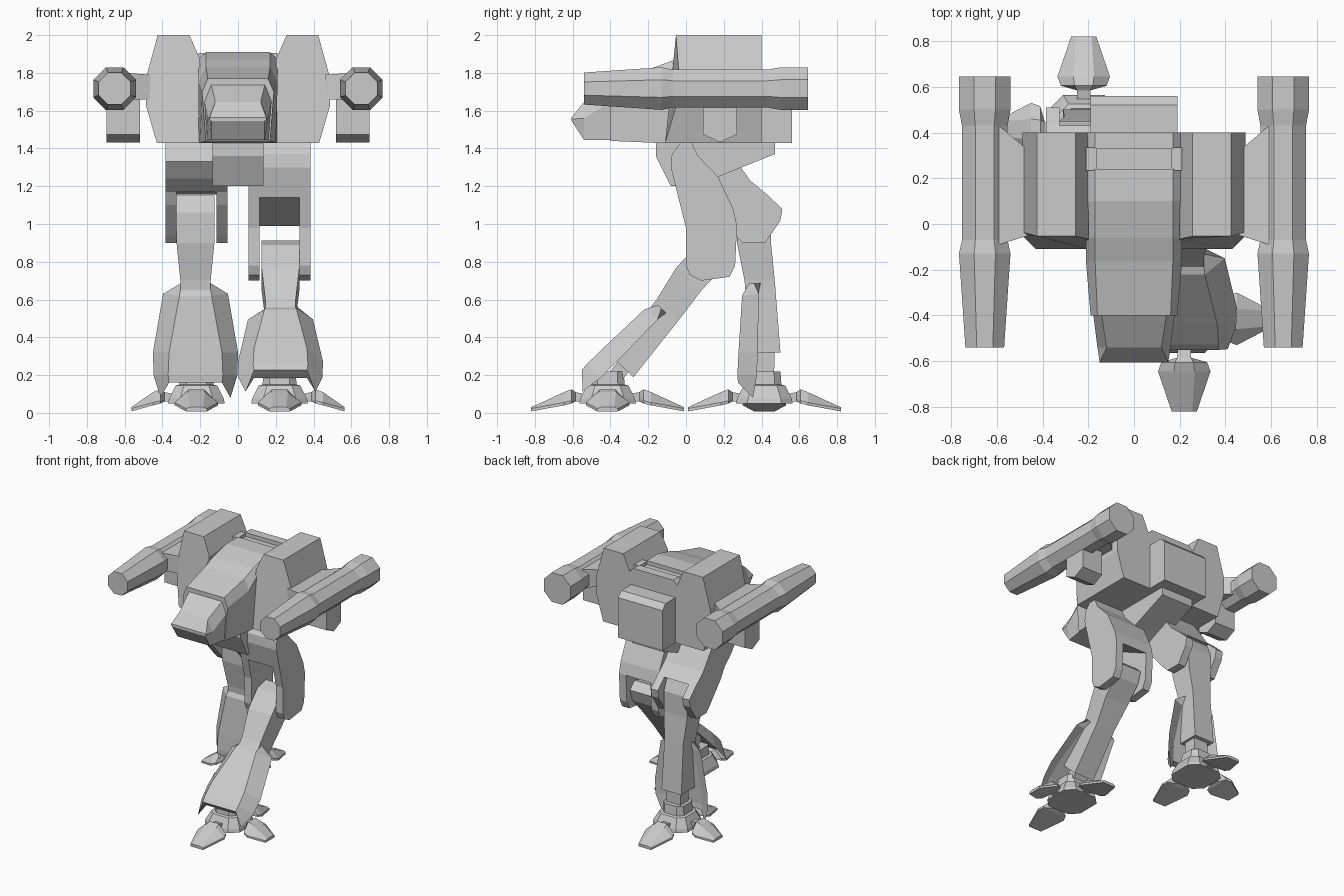
import bpy, bmesh, math
from mathutils import Vector

cube = bpy.data.objects.get("Cube")
if cube:
    bpy.data.objects.remove(cube)

GREY = (0.6, 0.6, 0.6, 1)
mat = bpy.data.materials.new("light grey")
mat.use_nodes = True
mat.diffuse_color = GREY
mat.node_tree.nodes["Principled BSDF"].inputs["Base Color"].default_value = GREY


def loft(name, rings):
    """Skin a list of equal-length point rings and cap both ends."""
    bm = bmesh.new()
    vs = [[bm.verts.new(p) for p in ring] for ring in rings]
    n = len(vs[0])
    for a, b in zip(vs, vs[1:]):
        for i in range(n):
            j = (i + 1) % n
            bm.faces.new((a[i], a[j], b[j], b[i]))
    bm.faces.new(vs[0])
    bm.faces.new(vs[-1])
    bmesh.ops.recalc_face_normals(bm, faces=bm.faces)
    mesh = bpy.data.meshes.new(name)
    bm.to_mesh(mesh)
    bm.free()
    mesh.materials.append(mat)
    ob = bpy.data.objects.new(name, mesh)
    bpy.context.scene.collection.objects.link(ob)
    return ob


def slab(name, pts, x0, x1):
    """Extrude a side profile (y, z) across x."""
    return loft(name, [[(x, y, z) for y, z in pts] for x in (x0, x1)])


def box(name, x0, x1, y0, y1, z0, z1):
    return slab(name, [(y0, z0), (y1, z0), (y1, z1), (y0, z1)], x0, x1)


def hull_ring(y, wt, zt, wm, zm, wb, zb):
    half = [(wt, zt), (wm, zm), (wb, zb)]
    return [(w, y, z) for w, z in half] + [(-w, y, z) for w, z in reversed(half)]


# Torso hull with a slot across the roof
back = [(0.40, 1.91), (0.33, 1.91), (0.33, 1.88), (0.24, 1.88), (0.24, 1.91), (0.1, 1.91)]
loft("torso_hull", [hull_ring(y, 0.17, z, 0.21, 1.87, 0.21, 1.43) for y, z in back] + [
    hull_ring(-0.06, 0.17, 1.87, 0.21, 1.83, 0.21, 1.43),
    hull_ring(-0.165, 0.17, 1.83, 0.21, 1.75, 0.20, 1.43),
    hull_ring(-0.40, 0.16, 1.77, 0.19, 1.70, 0.17, 1.44)])
loft("cockpit_nose", [
    hull_ring(-0.38, 0.145, 1.75, 0.18, 1.66, 0.165, 1.445),
    hull_ring(-0.54, 0.12, 1.645, 0.16, 1.56, 0.14, 1.445),
    hull_ring(-0.605, 0.15, 1.565, 0.15, 1.555, 0.14, 1.545)])
slab("backpack", [(0.38, 1.43), (0.56, 1.43), (0.56, 1.74), (0.52, 1.78), (0.38, 1.78)], -0.19, 0.19)
slab("pelvis", [(-0.16, 1.44), (-0.16, 1.36), (-0.08, 1.2), (0.06, 1.2), (0.17, 1.25),
                (0.47, 1.37), (0.47, 1.44)], -0.135, 0.135)

POD = [(0.257, 2.0), (0.425, 2.0), (0.488, 1.77), (0.488, 1.63), (0.43, 1.43), (0.2, 1.43), (0.2, 1.87)]
BARREL = [(-0.54, 0.085), (-0.2, 0.108), (-0.13, 0.113), (-0.07, 0.1), (0.43, 0.1), (0.5, 0.113), (0.645, 0.113)]

for s, side in ((1, "left"), (-1, "right")):
    # Shoulder pod, its front leaning back and its outer corner cut
    front = [(s * x, -0.11 + 0.1 * (z - 1.43) + (0.04 if x > 0.45 else 0), z) for x, z in POD]
    loft(side + "_shoulder_pod", [front, [(s * x, 0.40, z) for x, z in POD]])
    box(side + "_roof_slot_block", s * 0.165, s * 0.21, 0.235, 0.335, 1.86, 1.905)

    # Octagonal gun with mount and hanging sight box
    step = math.pi / 4
    loft(side + "_gun", [[(s * 0.653 + r * 1.08 * math.cos((k + 0.5) * step), y,
                           1.717 + r * 1.08 * math.sin((k + 0.5) * step))
                          for k in range(8)] for y, r in BARREL])
    loft(side + "_gun_mount", [[(s * x, y0, z0), (s * x, y1, z0), (s * x, y1, z1), (s * x, y0, z1)]
                               for x, y0, y1, z0, z1 in ((0.46, -0.05, 0.32, 1.66, 1.79),
                                                         (0.59, -0.09, 0.43, 1.66, 1.80))])
    slab(side + "_sight_box", [(0.09, 1.66), (0.09, 1.475), (0.18, 1.432), (0.27, 1.475), (0.27, 1.66)],
         s * 0.52, s * 0.695)

# Thighs: solid upper part, two cheek plates around the knee
THIGHS = {
    1: ([(-0.08, 1.3), (-0.075, 1.37), (-0.03, 1.43), (0.03, 1.43), (0.06, 1.365), (0.17, 1.25),
         (0.25, 1.08), (0.27, 0.99), (-0.04, 1.14)],
        [(-0.04, 1.14), (0, 0.98), (0, 0.78), (0.02, 0.73), (0.08, 0.7), (0.23, 0.72),
         (0.26, 0.78), (0.27, 0.99)]),
    -1: ([(-0.07, 1.33), (-0.03, 1.43), (0.2, 1.43), (0.24, 1.37), (0.34, 1.23), (0.43, 1.155),
          (0.08, 1.17), (0, 1.24)],
         [(0.08, 1.17), (0.43, 1.155), (0.51, 1.08), (0.5, 1.02), (0.42, 0.9), (0.3, 0.9),
          (0.26, 0.94), (0.12, 1.1)]),
}
SWING = math.radians(43)


def pose(s, x, y, z):
    """Place a lower-leg point; the left leg swings forward at the knee."""
    if s > 0:
        f, u = 0.47 - y, z - 0.73
        c, n = math.cos(SWING), math.sin(SWING)
        y, z = -0.02 - f * c + u * n, 0.51 + f * n + u * c
    return (s * 0.225 + x, y, z)


# Shin rows: height, front, back, half width
SHIN = [(1.15, 0.33, 0.41, 0.1), (1.06, 0.27, 0.45, 0.1), (0.9, 0.27, 0.45, 0.1),
        (0.7, 0.31, 0.47, 0.08), (0.32, 0.34, 0.5, 0.085)]
# Guard rows: centre height, half width, front; wing height, half width, depth
GUARD = [(0.69, 0.075, 0.335, 0.685, 0.08, 0.36), (0.62, 0.085, 0.297, 0.63, 0.172, 0.385),
         (0.32, 0.14, 0.278, 0.32, 0.225, 0.38), (0.2, 0.145, 0.272, 0.2, 0.222, 0.375),
         (0.16, 0.14, 0.275, 0.08, 0.185, 0.355)]


def toe(name, cx, cy, dx, dy, reach):
    """Pointed toe reaching from the foot centre along (dx, dy)."""
    out, across = Vector((dx, dy, 0)), Vector((-dy, dx, 0))
    rows = [(0.12, 0.03, 0.06, 0.1, 0.03), (0.17, 0.03, 0.06, 0.11, 0.03),
            (0.19, 0.1, 0.05, 0.125, 0.04), (0.23, 0.115, 0.04, 0.11, 0.045),
            (reach, 0.055, 0.008, 0.03, 0.035)]
    rings = []
    for r, w, z0, z1, wt in rows:
        section = [(-w, z0), (w, z0), (w, z0 + 0.015), (wt, z1), (-wt, z1), (-w, z0 + 0.015)]
        rings.append([Vector((cx, cy, z)) + out * r + across * a for a, z in section])
    loft(name, rings)


def square(cx, cy, h, z):
    c = h * 0.6
    return [(cx + a, cy + b, z) for a, b in ((h, c), (c, h), (-c, h), (-h, c),
                                            (-h, -c), (-c, -h), (c, -h), (h, -c))]


for s, side in ((1, "left"), (-1, "right")):
    upper, cheek = THIGHS[s]
    cx = s * 0.22
    slab(side + "_thigh", upper, cx - 0.165, cx + 0.165)
    for e, part in ((-1, "_inner_knee_plate"), (1, "_outer_knee_plate")):
        slab(side + part, cheek, cx + s * e * 0.105, cx + s * e * 0.165)

    # Shin and flared guard
    loft(side + "_shin", [[pose(s, x, y, z) for x, y in ((-w, f), (w, f), (w, b), (-w, b))]
                          for z, f, b, w in SHIN])
    loft(side + "_shin_guard", [
        [pose(s, *p) for p in ((-w, d, zw), (-c, f, zc), (c, f, zc), (w, d, zw),
                               (c, f + 0.06, zc), (-c, f + 0.06, zc))]
        for zc, c, f, zw, w, d in GUARD])

    # Ankle and foot
    cy = -0.415 * s
    ankle_top = pose(s, 0, 0.42, 0.36)
    loft(side + "_ankle", [[(cx + a * 0.06, y + b * 0.05, z) for a, b in ((-1, -1), (1, -1), (1, 1), (-1, 1))]
                           for y, z in ((cy, 0.14), (ankle_top[1], ankle_top[2]))])
    loft(side + "_foot", [square(cx, cy, h, z) for h, z in
                          ((0.15, 0.05), (0.145, 0.075), (0.11, 0.145), (0.09, 0.15), (0.085, 0.22))])
    toe(side + "_front_toe", cx, cy, 0, -1, 0.405)
    toe(side + "_back_toe", cx, cy, 0, 1, 0.405)
    toe(side + "_side_toe", cx, cy, s, 0, 0.345)
